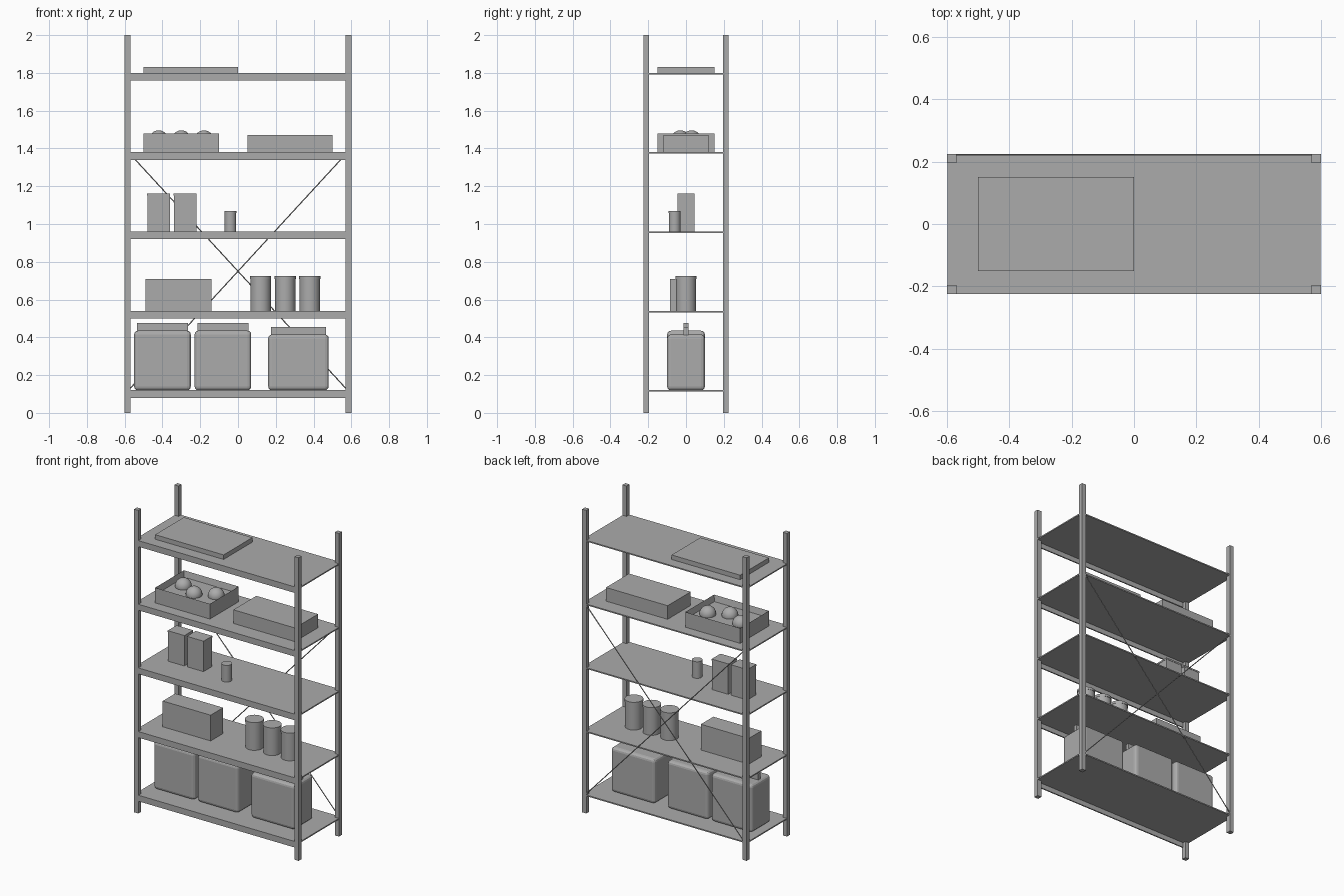
import bpy, bmesh, math
from mathutils import Vector, Matrix

if "Cube" in bpy.data.objects:
    bpy.data.objects.remove(bpy.data.objects["Cube"])

grey = bpy.data.materials.new("plain grey")
grey.diffuse_color = (0.41, 0.41, 0.41, 1)
grey.use_nodes = True
grey.node_tree.nodes["Principled BSDF"].inputs["Base Color"].default_value = grey.diffuse_color


def finish(name, bm, smooth=False):
    bmesh.ops.recalc_face_normals(bm, faces=bm.faces)
    me = bpy.data.meshes.new(name)
    bm.to_mesh(me)
    bm.free()
    me.materials.append(grey)
    ob = bpy.data.objects.new(name, me)
    bpy.context.collection.objects.link(ob)
    if smooth:
        bpy.ops.object.select_all(action='DESELECT')
        ob.select_set(True)
        bpy.context.view_layer.objects.active = ob
        bpy.ops.object.shade_smooth_by_angle(angle=math.radians(40))
    return ob


def add_box(bm, x0, x1, y0, y1, z0, z1):
    m = Matrix.Translation(((x0 + x1) / 2, (y0 + y1) / 2, (z0 + z1) / 2))
    m = m @ Matrix.Diagonal((x1 - x0, y1 - y0, z1 - z0, 1))
    return bmesh.ops.create_cube(bm, size=1, matrix=m)


def box(name, *dims, bevel=0):
    bm = bmesh.new()
    add_box(bm, *dims)
    if bevel:
        bmesh.ops.bevel(bm, geom=bm.edges[:], offset=bevel, segments=3,
                        profile=0.5, affect='EDGES')
    return finish(name, bm)


def add_cylinder(bm, x, y, z0, z1, r, sides=32):
    bmesh.ops.create_cone(bm, cap_ends=True, segments=sides, radius1=r, radius2=r,
                          depth=z1 - z0, matrix=Matrix.Translation((x, y, (z0 + z1) / 2)))


def jar(name, x, y, z, r, h, lid):
    bm = bmesh.new()
    add_cylinder(bm, x, y, z, z + h - lid, r * 0.96)
    add_cylinder(bm, x, y, z + h - lid, z + h, r)
    finish(name, bm, True)


def rod(name, a, b, r):
    a, b = Vector(a), Vector(b)
    m = Matrix.Translation((a + b) / 2) @ (b - a).to_track_quat('Z', 'Y').to_matrix().to_4x4()
    bm = bmesh.new()
    bmesh.ops.create_cone(bm, cap_ends=True, segments=8, radius1=r, radius2=r,
                          depth=(b - a).length, matrix=m)
    finish(name, bm, True)


# Corner posts
for sx in (-1, 1):
    for sy in (-1, 1):
        x, y = sx * 0.585, sy * 0.21
        box("corner_post", x - 0.015, x + 0.015, y - 0.015, y + 0.015, 0, 2)

# Shelves with a front lip
for z in (0.12, 0.54, 0.96, 1.38, 1.80):
    box("shelf", -0.599, 0.599, -0.223, 0.221, z - 0.008, z)
    box("shelf_lip", -0.57, 0.57, -0.224, -0.216, z - 0.04, z)

# Crossed back braces
for s in (-1, 1):
    rod("back_brace", (s * 0.58, 0.2215, 0.12), (-s * 0.58, 0.2215, 1.38), 0.003)

# Bottom shelf: soft bags with a flat closure on top
for x, w, h in ((-0.40, 0.30, 0.315), (-0.08, 0.30, 0.315), (0.32, 0.32, 0.295)):
    box("bag", x - w / 2, x + w / 2, -0.1, 0.1, 0.12, 0.12 + h, bevel=0.02)
    box("bag_closure", x - w / 2 + 0.015, x + w / 2 - 0.015, -0.012, 0.012,
        0.12 + h - 0.02, 0.12 + h + 0.04)

# Second shelf: carton and three jars
box("carton", -0.49, -0.14, -0.085, 0.045, 0.54, 0.71)
for x in (0.12, 0.25, 0.38):
    jar("jar", x, 0, 0.54, 0.056, 0.184, 0.016)

# Third shelf: two lidded canisters and a small pot
for x in (-0.42, -0.28):
    box("canister", x - 0.059, x + 0.059, -0.044, 0.044, 0.96, 1.152)
    box("canister_lid", x - 0.061, x + 0.061, -0.046, 0.046, 1.152, 1.162)
jar("small_pot", -0.04, -0.06, 0.96, 0.032, 0.11, 0.012)

# Fourth shelf: open crate with balls, closed box
bm = bmesh.new()
add_box(bm, -0.5, -0.1, -0.15, 0.15, 1.38, 1.48)
rim = [f for f in bm.faces if f.normal.z > 0.9]
bmesh.ops.inset_region(bm, faces=rim, thickness=0.013)
bmesh.ops.translate(bm, vec=(0, 0, -0.04), verts=rim[0].verts)
finish("open_crate", bm)
for x, y in ((-0.42, 0.03), (-0.30, -0.03), (-0.18, 0.03)):
    bm = bmesh.new()
    bmesh.ops.create_uvsphere(bm, u_segments=24, v_segments=16, radius=0.05,
                              matrix=Matrix.Translation((x, y, 1.446)))
    finish("ball", bm, True)
box("closed_box", 0.05, 0.5, -0.12, 0.12, 1.38, 1.47)

# Top shelf: flat case
box("flat_case", -0.5, 0, -0.15, 0.15, 1.80, 1.83)
